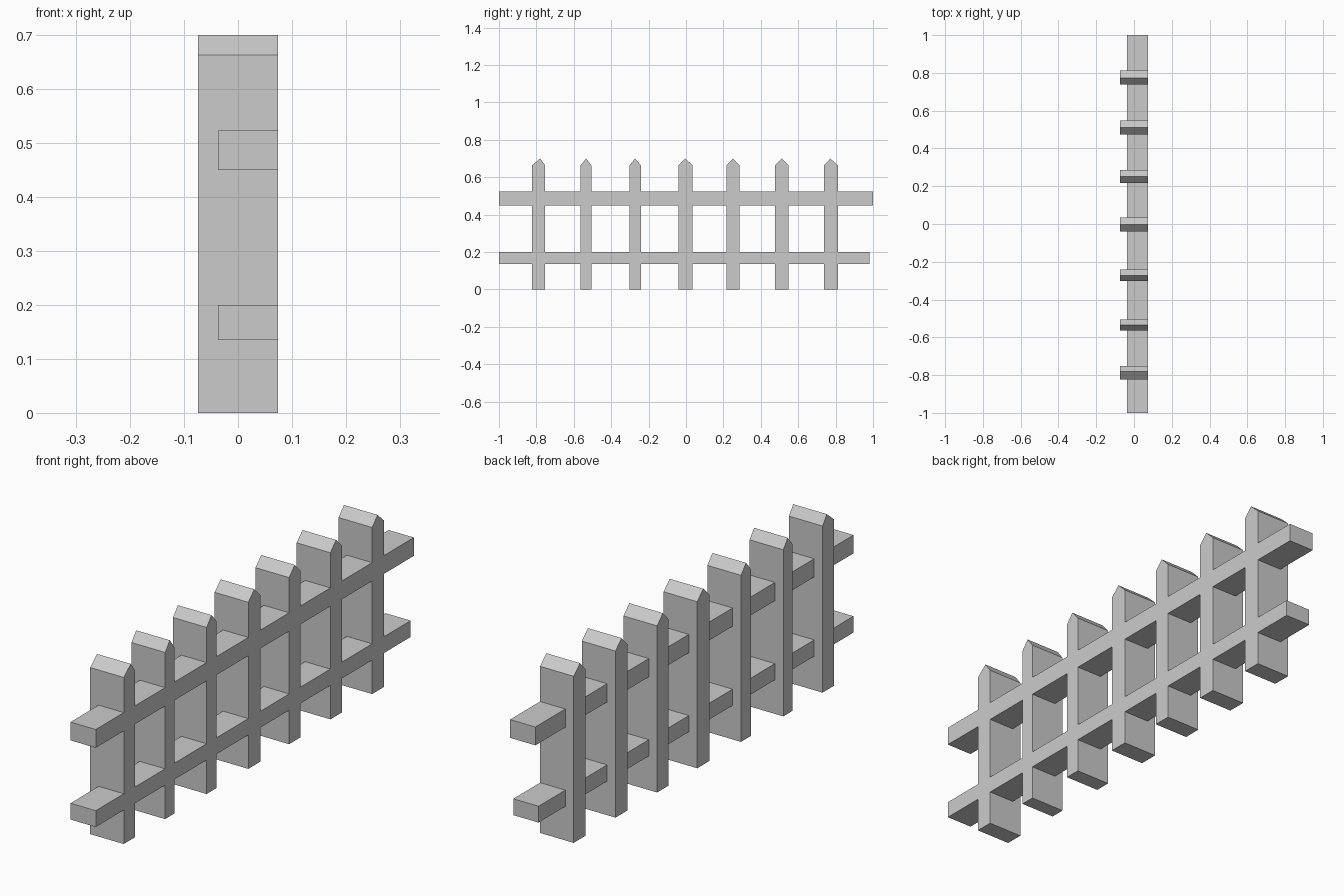
import bpy, bmesh

if "Cube" in bpy.data.objects:
    bpy.data.objects.remove(bpy.data.objects["Cube"])


def extrude_profile(name, profile, x0, x1):
    """Extrude a closed (y, z) profile from x0 to x1."""
    bm = bmesh.new()
    face = bm.faces.new([bm.verts.new((x0, y, z)) for y, z in profile])
    result = bmesh.ops.extrude_face_region(bm, geom=[face])
    verts = [v for v in result["geom"] if isinstance(v, bmesh.types.BMVert)]
    bmesh.ops.translate(bm, verts=verts, vec=(x1 - x0, 0, 0))
    bmesh.ops.recalc_face_normals(bm, faces=bm.faces)
    mesh = bpy.data.meshes.new(name)
    bm.to_mesh(mesh)
    bm.free()
    obj = bpy.data.objects.new(name, mesh)
    bpy.context.collection.objects.link(obj)
    return obj


FRONT, BACK, RAIL_BACK = 0.074, -0.074, -0.037
SHOULDER, TIP = 0.663, 0.70

# Pointed pickets, slightly irregular: left edge, right edge, ridge position
pickets = [
    (-0.824, -0.753, -0.780),
    (-0.564, -0.506, -0.534),
    (-0.303, -0.240, -0.272),
    (-0.041, 0.035, -0.003),
    (0.216, 0.287, 0.251),
    (0.475, 0.549, 0.511),
    (0.738, 0.812, 0.772),
]
for i, (lo, hi, ridge) in enumerate(pickets, 1):
    extrude_profile(f"picket_{i}",
                    [(lo, 0), (hi, 0), (hi, SHOULDER), (ridge, TIP), (lo, SHOULDER)],
                    BACK, FRONT)

# Horizontal rails, flush with the picket faces on the +x side
for name, z0, z1, end in (("lower_rail", 0.135, 0.20, 0.98),
                          ("upper_rail", 0.45, 0.523, 1.0)):
    extrude_profile(name, [(-1, z0), (end, z0), (end, z1), (-1, z1)], RAIL_BACK, FRONT)
